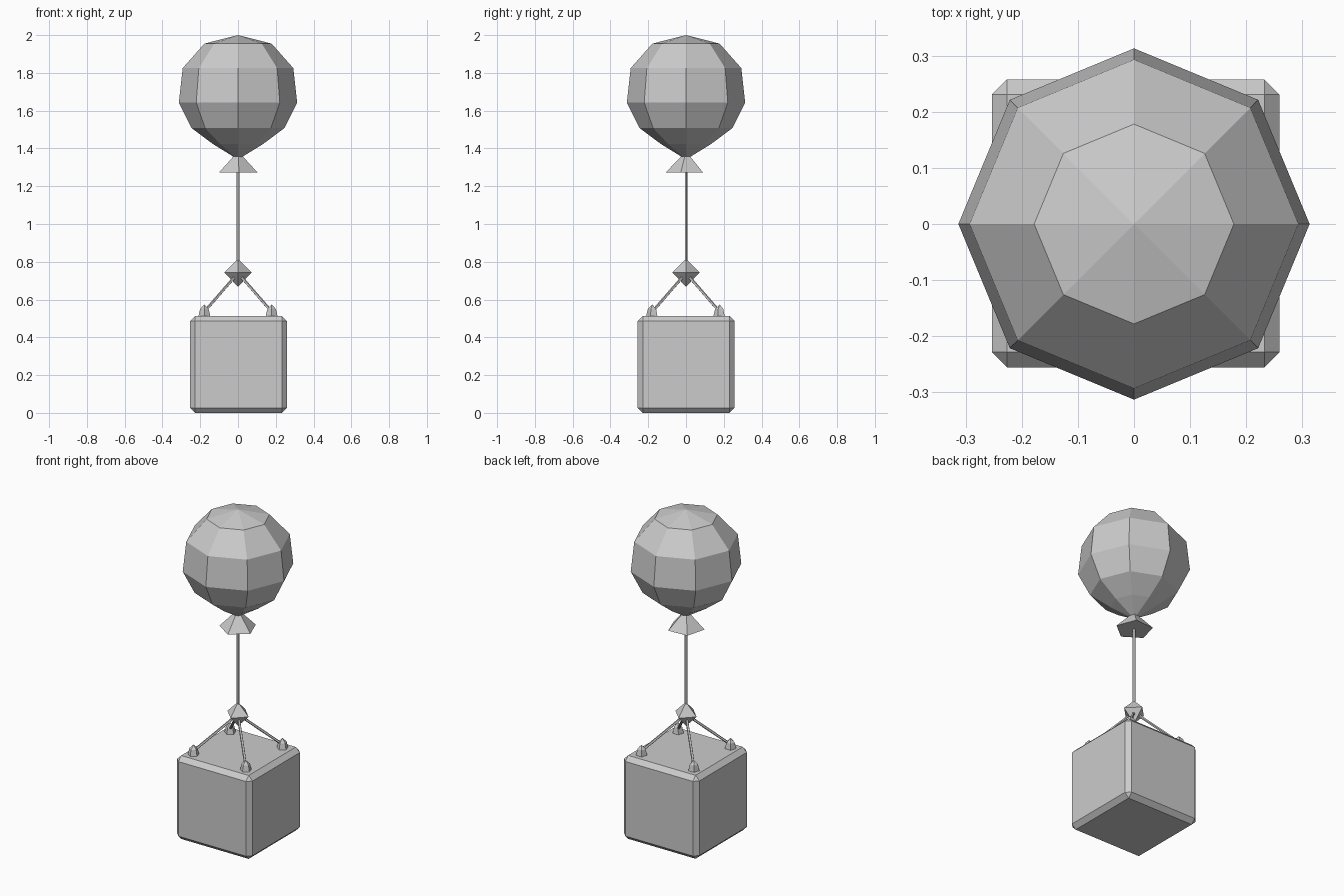
import bpy, bmesh
from math import cos, sin, radians, tau
from mathutils import Vector

default = bpy.data.objects.get("Cube")
if default:
    bpy.data.objects.remove(default, do_unlink=True)

grey = bpy.data.materials.new("plain_grey")
grey.use_nodes = True
tone = (0.6, 0.6, 0.6, 1.0)
grey.diffuse_color = tone
grey.node_tree.nodes["Principled BSDF"].inputs["Base Color"].default_value = tone


def finish(name, bm, location=(0, 0, 0)):
    bmesh.ops.recalc_face_normals(bm, faces=bm.faces)
    mesh = bpy.data.meshes.new(name)
    bm.to_mesh(mesh)
    bm.free()
    mesh.materials.append(grey)
    obj = bpy.data.objects.new(name, mesh)
    obj.location = location
    bpy.context.collection.objects.link(obj)
    return obj


def lathe(name, profile, sides, turn=0, location=(0, 0, 0)):
    """Flat-sided turned solid from (radius, height) pairs, closed at both ends."""
    bm = bmesh.new()
    rings = []
    for r, z in profile:
        if r == 0:
            rings.append([bm.verts.new((0, 0, z))] * sides)
        else:
            angles = [radians(turn) + tau * i / sides for i in range(sides)]
            rings.append([bm.verts.new((r * cos(a), r * sin(a), z)) for a in angles])
    for low, high in zip(rings, rings[1:]):
        for i in range(sides):
            j = (i + 1) % sides
            corners = [low[i], low[j], high[j], high[i]]
            bm.faces.new(list(dict.fromkeys(corners)))
    for (r, _), ring in zip((profile[0], profile[-1]), (rings[0], rings[-1])):
        if r:
            bm.faces.new(ring)
    return finish(name, bm, location)


def rope(name, start, end, radius=0.008):
    start, end = Vector(start), Vector(end)
    span = end - start
    obj = lathe(name, [(radius, 0), (radius, span.length)], 5, 54, start)
    obj.rotation_mode = 'QUATERNION'
    obj.rotation_quaternion = span.to_track_quat('Z', 'Y')
    return obj


# Balloon with its flared neck
lathe("balloon", [(0.022, 1.355), (0.132, 1.423), (0.246, 1.508), (0.313, 1.643),
                  (0.293, 1.825), (0.178, 1.955), (0, 2.0)], 8)
lathe("balloon_neck", [(0.107, 1.273), (0.024, 1.36)], 5, 57)

# Main line and the knot that joins the slings
rope("main_line", (0, 0, 0.76), (0, 0, 1.3))
lathe("sling_knot", [(0, 0.668), (0.072, 0.743), (0, 0.815)], 4)

# Crate with chamfered edges
bm = bmesh.new()
bmesh.ops.create_cube(bm, size=0.513)
crate = finish("crate", bm, (0.003, 0.001, 0.2565))
chamfer = crate.modifiers.new("chamfer", 'BEVEL')
chamfer.width = 0.027
chamfer.segments = 1

# Four slings, each tied to an anchor on the crate lid
for side, x in (("right", -0.178), ("left", 0.178)):
    for end, y in (("front", -0.178), ("back", 0.178)):
        lathe(f"{end}_{side}_anchor", [(0.034, 0), (0.024, 0.042), (0, 0.066)],
              5, 54, (x, y, 0.508))
        rope(f"{end}_{side}_sling", (x, y, 0.535), (0, 0, 0.74))
